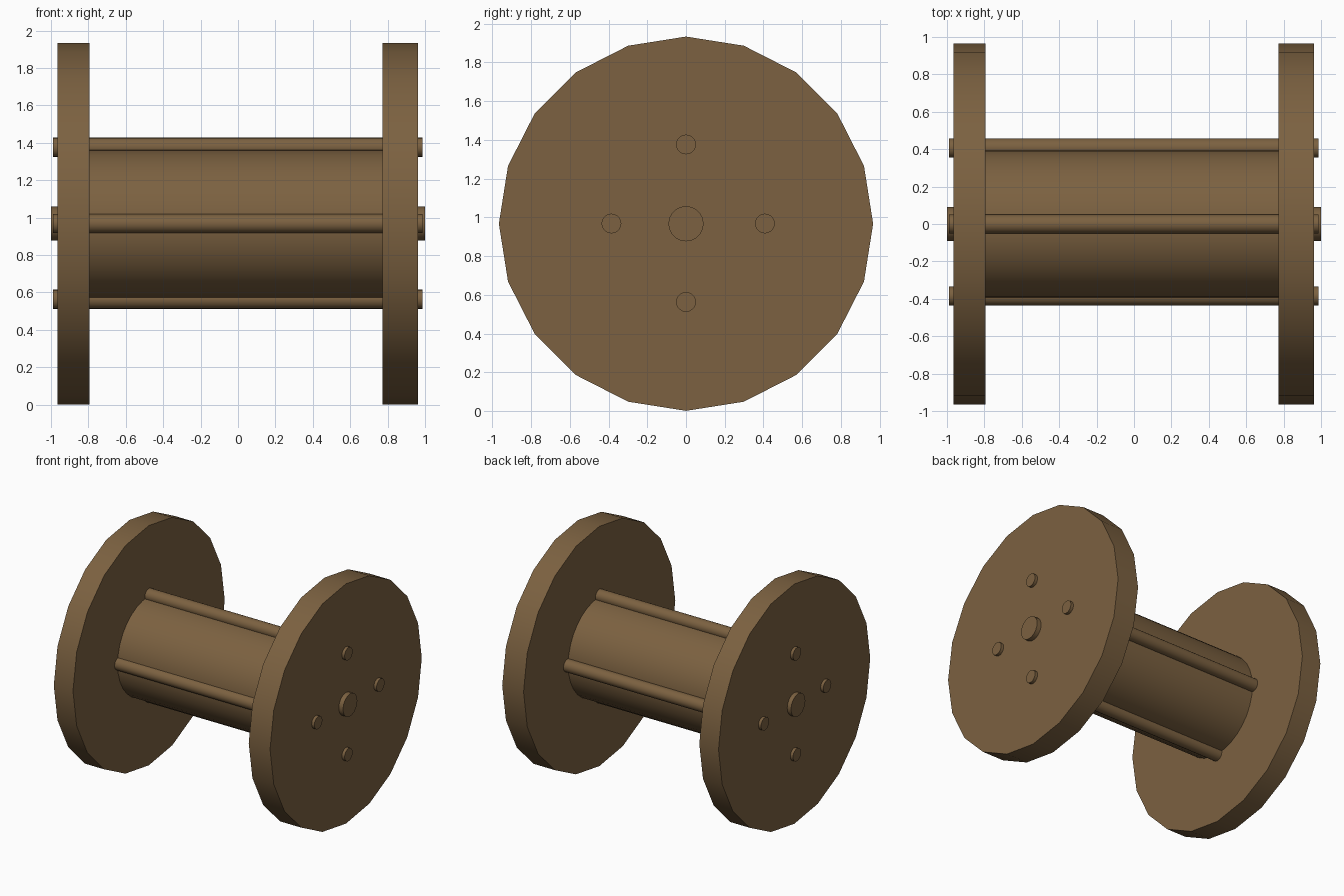
import bpy, math
from mathutils import Matrix

if "Cube" in bpy.data.objects:
    bpy.data.objects.remove(bpy.data.objects["Cube"])

CZ = 0.967  # height of the spool's axis

wood = bpy.data.materials.new("brown_wood")
wood.diffuse_color = (0.20, 0.12, 0.052, 1)
wood.use_nodes = True
wood.node_tree.nodes["Principled BSDF"].inputs["Base Color"].default_value = wood.diffuse_color


def cyl_x(name, x0, x1, r, sides, y=0.0, z=CZ):
    """Cylinder lying along x, with a vertex pointing straight up."""
    bpy.ops.mesh.primitive_cylinder_add(vertices=sides, radius=r, depth=x1 - x0)
    ob = bpy.context.object
    ob.name = name
    ob.data.transform(Matrix.Rotation(math.pi / 2, 4, 'Y'))
    ob.location = ((x0 + x1) / 2, y, z)
    ob.data.materials.append(wood)
    bpy.ops.object.shade_smooth_by_angle(angle=math.radians(30))
    return ob


# end discs
cyl_x("left_flange", -0.966, -0.795, 0.966, 20)
cyl_x("right_flange", 0.772, 0.962, 0.966, 20)

# central drum and axle
cyl_x("drum", -0.80, 0.78, 0.398, 32)
cyl_x("axle", -1.0, 1.0, 0.091, 20)

# four tie rods half sunk into the drum
for name, y, z in (("top_rod", 0.0, 1.376), ("bottom_rod", 0.0, 0.563),
                   ("front_rod", -0.385, 0.968), ("back_rod", 0.407, 0.968)):
    cyl_x(name, -0.99, 0.986, 0.051, 20, y, z)
